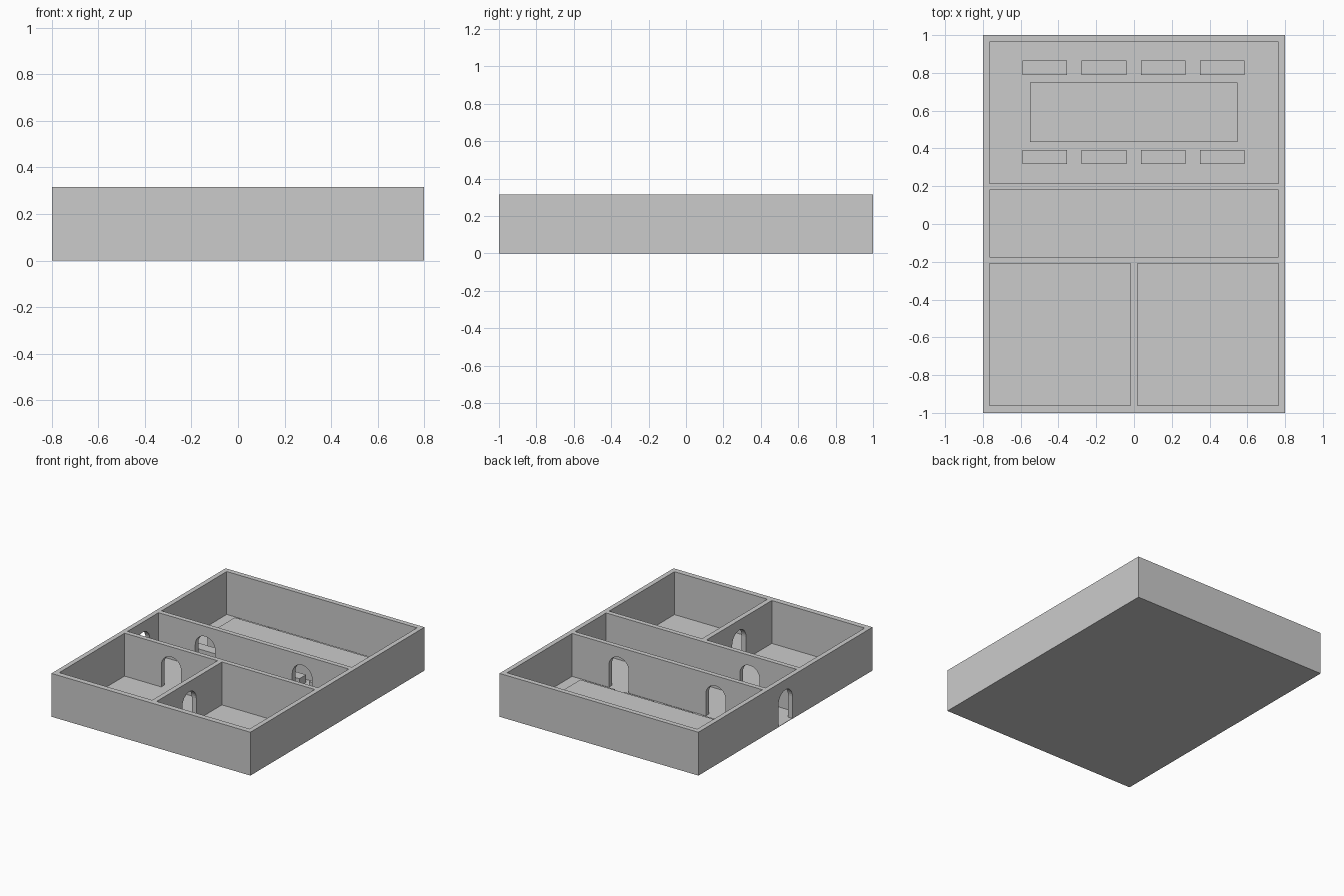
import bpy, bmesh, math

if "Cube" in bpy.data.objects:
    bpy.data.objects.remove(bpy.data.objects["Cube"])

H = 0.315            # wall height
DOOR_R, DOOR_SPRING = 0.08, 0.162


def make_object(name, bm):
    mesh = bpy.data.meshes.new(name)
    bmesh.ops.recalc_face_normals(bm, faces=bm.faces)
    bm.to_mesh(mesh)
    bm.free()
    obj = bpy.data.objects.new(name, mesh)
    bpy.context.collection.objects.link(obj)
    return obj


def box(name, x0, x1, y0, y1, z0, z1):
    bm = bmesh.new()
    bmesh.ops.create_cube(bm, size=1)
    for v in bm.verts:
        v.co = (x1 if v.co.x > 0 else x0,
                y1 if v.co.y > 0 else y0,
                z1 if v.co.z > 0 else z0)
    return make_object(name, bm)


def arch(name, x, y, along_x):
    """Round-topped doorway cutter; along_x means the passage runs along x."""
    prof = [(-DOOR_R, -0.05), (DOOR_R, -0.05)]
    n = 16
    prof += [(DOOR_R * math.cos(math.pi * i / n),
              DOOR_SPRING + DOOR_R * math.sin(math.pi * i / n)) for i in range(n + 1)]
    bm = bmesh.new()
    d = 0.05
    face = bm.faces.new([bm.verts.new((x - d, y + u, z) if along_x else (x + u, y - d, z))
                         for u, z in prof])
    ext = bmesh.ops.extrude_face_region(bm, geom=[face])
    move = (2 * d, 0, 0) if along_x else (0, 2 * d, 0)
    bmesh.ops.translate(bm, vec=move,
                        verts=[g for g in ext["geom"] if isinstance(g, bmesh.types.BMVert)])
    return make_object(name, bm)


# Walls: a solid block, with rooms and doorways cut out
walls = box("walls", -0.8, 0.8, -1, 1, 0, H)
cutters = [box("room_cutter", *r, -0.1, 0.5) for r in (
    (-0.765, 0.765, 0.215, 0.963),      # large dining room
    (-0.765, 0.765, -0.175, 0.18),      # hallway
    (-0.765, -0.018, -0.96, -0.21),     # left room
    (0.018, 0.765, -0.96, -0.21))]      # right room
cutters += [arch("door_cutter", *d) for d in (
    (-0.39, 0.1975, False), (0.39, 0.1975, False),   # hallway to dining room
    (-0.39, -0.1925, False),                         # hallway to left room
    (0, -0.585, True),                               # left room to right room
    (-0.7825, 0, True))]                             # main entrance
bpy.context.view_layer.objects.active = walls
for c in cutters:
    m = walls.modifiers.new("cut", 'BOOLEAN')
    m.operation, m.solver, m.object = 'DIFFERENCE', 'EXACT', c
    bpy.ops.object.modifier_apply(modifier=m.name)
    bpy.data.objects.remove(c)

# Floor
box("floor", -0.799, 0.799, -0.999, 0.999, 0, 0.003)

# Long table with a row of benches on each side
box("table", -0.55, 0.547, 0.433, 0.748, 0, 0.12)
for row, y in (("front", 0.355), ("back", 0.827)):
    for i in range(4):
        x = -0.472 + i * 0.313
        box(f"{row}_bench_{i + 1}", x - 0.118, x + 0.118, y - 0.038, y + 0.038, 0, 0.06)
